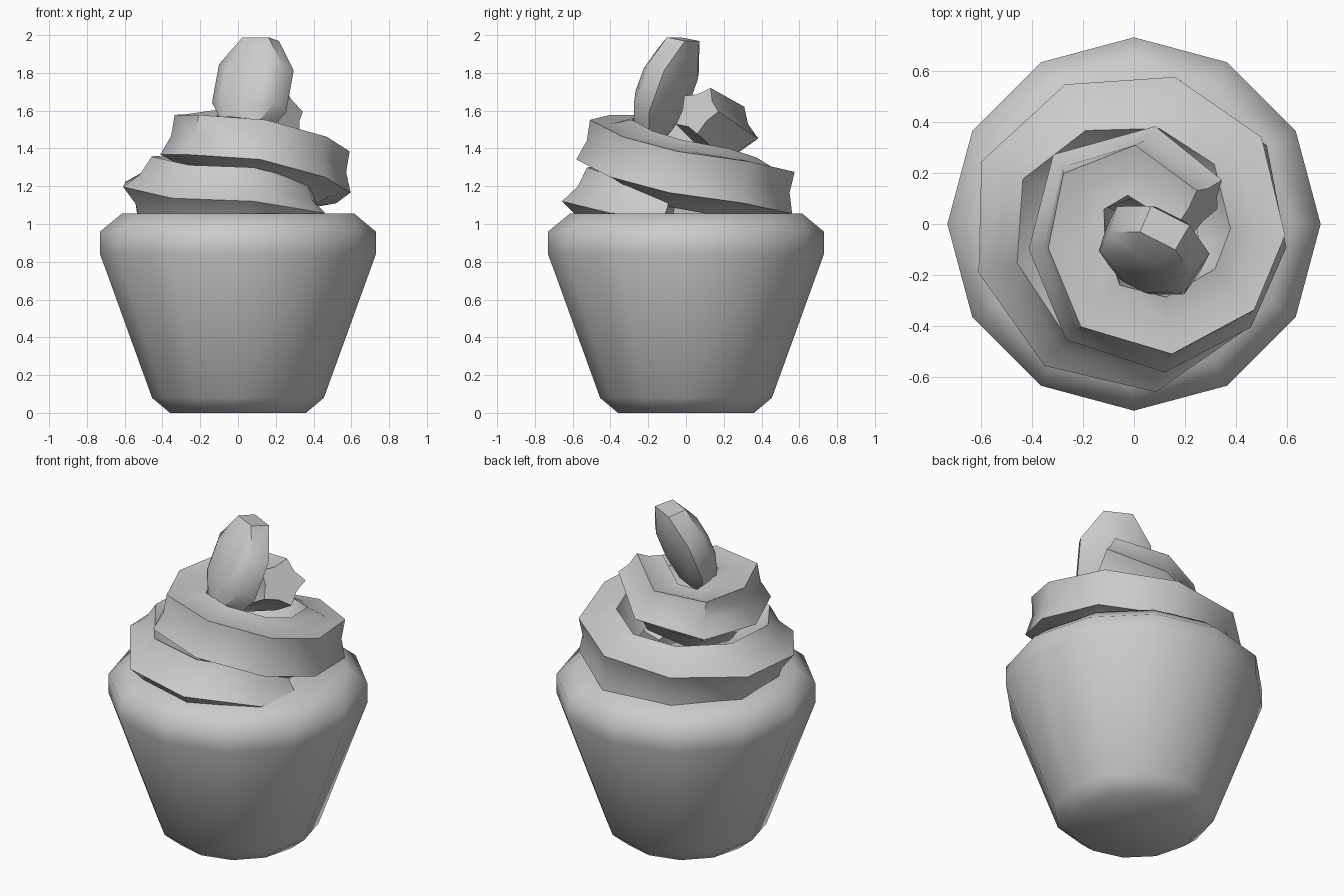
import bpy
from math import sin, cos, pi, radians
from mathutils import Vector, Matrix

if "Cube" in bpy.data.objects:
    bpy.data.objects.remove(bpy.data.objects["Cube"])


def skin(name, rings, angle):
    """Bridge equal-length rings of points into a closed, capped mesh."""
    n = len(rings[0])
    verts = [p for r in rings for p in r]
    faces = [(i * n + j, i * n + (j + 1) % n, (i + 1) * n + (j + 1) % n, (i + 1) * n + j)
             for i in range(len(rings) - 1) for j in range(n)]
    faces.append(tuple(reversed(range(n))))
    faces.append(tuple(range(len(verts) - n, len(verts))))
    mesh = bpy.data.meshes.new(name)
    mesh.from_pydata(verts, [], faces)
    obj = bpy.data.objects.new(name, mesh)
    bpy.context.collection.objects.link(obj)
    bpy.ops.object.select_all(action='DESELECT')
    bpy.context.view_layer.objects.active = obj
    obj.select_set(True)
    bpy.ops.object.mode_set(mode='EDIT')
    bpy.ops.mesh.select_all(action='SELECT')
    bpy.ops.mesh.normals_make_consistent(inside=False)
    bpy.ops.object.mode_set(mode='OBJECT')
    bpy.ops.object.shade_smooth_by_angle(angle=radians(angle))
    return obj


# Cup: twelve-sided tapered body with a rounded rim
profile = [(0.36, 0), (0.455, 0.08), (0.73, 0.84), (0.73, 0.96), (0.615, 1.055)]
skin("cup", [[Vector((r * cos(k * pi / 6), r * sin(k * pi / 6), z)) for k in range(12)]
             for r, z in profile], 60)

# Frosting: star section swept along a rising spiral (x, y, z, radius, twist)
path = [(0.34, -0.09, 1.03, 0.15, 0), (0.30, -0.30, 1.06, 0.18, 0),
        (0.05, -0.47, 1.12, 0.19, 0), (-0.24, -0.40, 1.13, 0.19, 2),
        (-0.43, -0.13, 1.17, 0.19, 8), (-0.43, 0.17, 1.17, 0.19, 16),
        (-0.20, 0.39, 1.16, 0.19, 26), (0.13, 0.42, 1.17, 0.19, 34),
        (0.38, 0.24, 1.22, 0.19, 36), (0.44, -0.06, 1.27, 0.19, 38),
        (0.35, -0.27, 1.33, 0.19, 46), (0.11, -0.40, 1.40, 0.19, 54),
        (-0.14, -0.32, 1.42, 0.19, 56), (-0.23, -0.08, 1.42, 0.19, 56),
        (-0.19, 0.15, 1.43, 0.18, 58), (0.04, 0.22, 1.48, 0.17, 62),
        (0.26, 0.06, 1.60, 0.14, 70)]
pts = [Vector(p[:3]) for p in path]
rings = []
for i, (x, y, z, rad, twist) in enumerate(path):
    t = (pts[min(i + 1, len(pts) - 1)] - pts[max(i - 1, 0)]).normalized()
    out = Vector((-t.y, t.x, 0)).normalized()
    up = t.cross(out)
    ring = []
    for k in range(10):
        a = radians(twist + 36 * k)
        r = rad * (0.7 if k % 2 else 1)
        ring.append(pts[i] + out * r * cos(a) + up * r * sin(a))
    rings.append(ring)
skin("frosting_swirl", rings, 50)

# Topping: leaning bevelled oval slice
place = (Matrix.Translation((0.075, -0.1, 1.72)) @ Matrix.Rotation(radians(-27), 4, 'Z')
         @ Matrix.Rotation(radians(-22), 4, 'X'))
slab = [(-0.115, 0.55), (-0.065, 0.92), (0.045, 1.0), (0.085, 0.7)]
skin("topping_slice", [[place @ Vector((0.22 * s * cos((k + 0.5) * pi / 4), d,
                                        0.31 * s * sin((k + 0.5) * pi / 4)))
                        for k in range(8)] for d, s in slab], 50)
